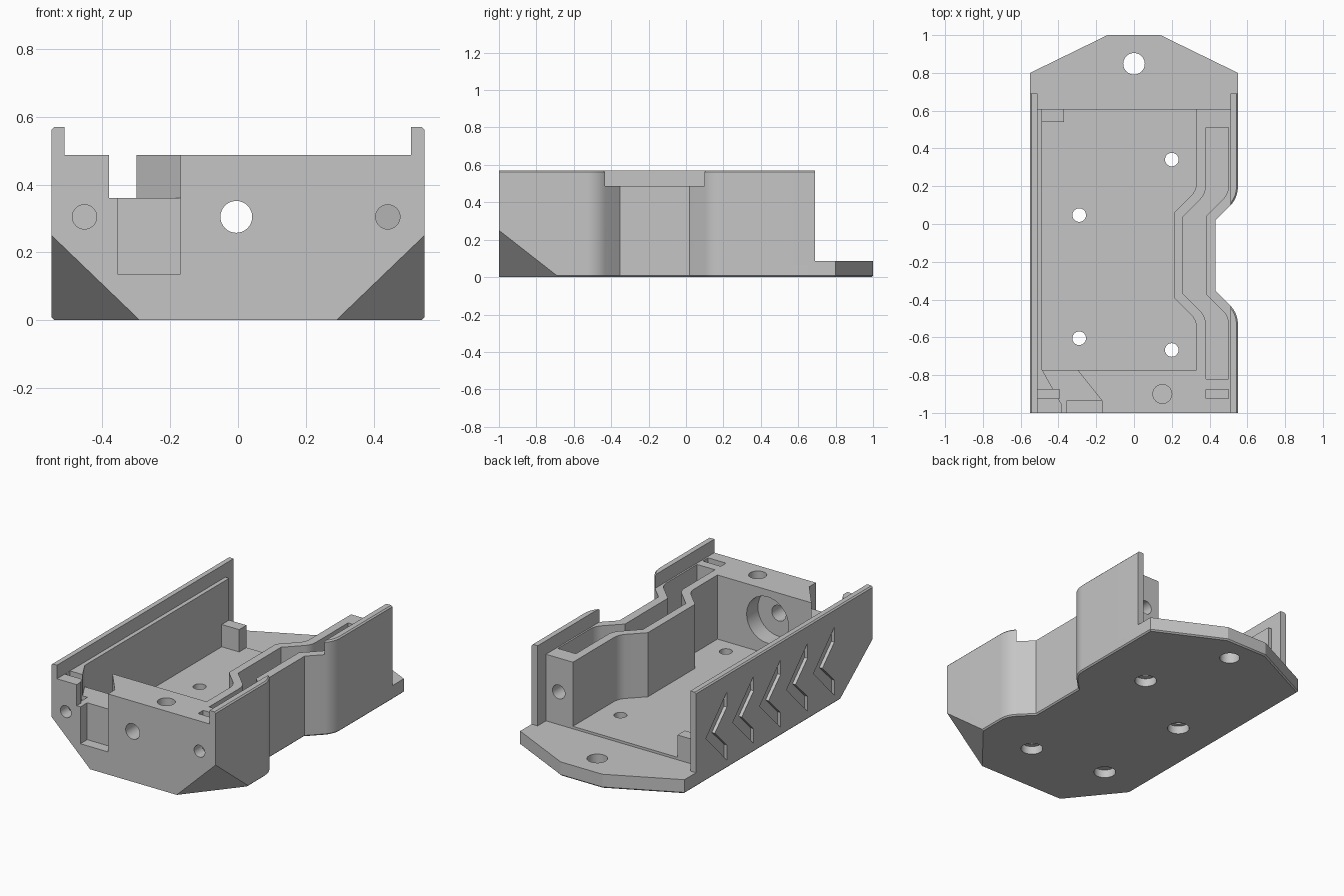
import bpy, bmesh, math
from mathutils import Vector, Matrix

if "Cube" in bpy.data.objects:
    bpy.data.objects.remove(bpy.data.objects["Cube"])

grey = bpy.data.materials.new("plain grey")
grey.diffuse_color = (0.56, 0.56, 0.56, 1)
grey.use_nodes = True
grey.node_tree.nodes["Principled BSDF"].inputs["Base Color"].default_value = grey.diffuse_color


def rounded(points, steps=8):
    """Polygon from (x, y) or (x, y, radius) corners."""
    out = []
    n = len(points)
    for i, p in enumerate(points):
        c = Vector(p[:2])
        if len(p) == 2:
            out.append(c)
            continue
        a = (Vector(points[i - 1][:2]) - c).normalized()
        b = (Vector(points[(i + 1) % n][:2]) - c).normalized()
        half = a.angle(b) / 2
        r = p[2]
        centre = c + (a + b).normalized() * r / math.sin(half)
        t = r / math.tan(half)
        s, e = c + a * t - centre, c + b * t - centre
        sweep = s.angle_signed(e)
        for k in range(steps + 1):
            out.append(centre + Matrix.Rotation(-sweep * k / steps, 2) @ s)
    return out


def make(name, bm):
    bmesh.ops.recalc_face_normals(bm, faces=bm.faces)
    mesh = bpy.data.meshes.new(name)
    bm.to_mesh(mesh)
    bm.free()
    mesh.materials.append(grey)
    ob = bpy.data.objects.new(name, mesh)
    bpy.context.collection.objects.link(ob)
    return ob


def prism(name, pts, lo, hi, axis="z", bevel=0):
    """Extrude a profile: (x, y) along z, (x, z) along y, (y, z) along x."""
    place = {"z": lambda p, d: (p[0], p[1], d),
             "y": lambda p, d: (p[0], d, p[1]),
             "x": lambda p, d: (d, p[0], p[1])}[axis]
    bm = bmesh.new()
    a = [bm.verts.new(place(p, lo)) for p in pts]
    b = [bm.verts.new(place(p, hi)) for p in pts]
    bm.faces.new(a)
    bm.faces.new(b)
    for i in range(len(a)):
        j = (i + 1) % len(a)
        bm.faces.new((a[i], a[j], b[j], b[i]))
    bmesh.ops.recalc_face_normals(bm, faces=bm.faces)
    if bevel:
        rims = [e for e in bm.edges
                if abs(e.verts[0].co.z - e.verts[1].co.z) < 1e-6]
        bmesh.ops.bevel(bm, geom=rims, offset=bevel, segments=1, affect="EDGES")
    return make(name, bm)


def box(name, x0, x1, y0, y1, z0, z1):
    return prism(name, [(x0, y0), (x1, y0), (x1, y1), (x0, y1)], z0, z1)


def hole(name, u, v, r, lo, hi, axis="z", n=32):
    pts = [(u + r * math.cos(2 * math.pi * k / n),
            v + r * math.sin(2 * math.pi * k / n)) for k in range(n)]
    return prism(name, pts, lo, hi, axis)


# Full-height housing blank, overlong at the front so that end is cut square
W = 0.55
body = prism("housing", rounded([
    (-W, -1.05), (W, -1.05), (W, -0.472, 0.14), (0.432, -0.354), (0.432, 0.02),
    (W, 0.138, 0.14), (W, 0.8), (0.14, 1), (-0.14, 1), (-W, 0.8)]),
    0, 0.57, bevel=0.008)

FLOOR = 0.1
cutters = [
    box("front_trim", -0.8, 0.8, -1.3, -1, -0.2, 0.8),
    # Lower the deck between the side lips and the rear mounting tongue
    box("deck_cut", -0.512, 0.51, -1.1, 1.1, 0.488, 0.7),
    box("rear_cut", -0.512, 0.51, 0.61, 1.1, 0.085, 0.7),
    box("tongue_cut", -0.7, 0.7, 0.69, 1.1, 0.085, 0.7),
    # Main bay, open at the rear
    prism("bay_cut", rounded([
        (-0.487, -0.772), (0.33, -0.772), (0.33, -0.508, 0.1), (0.213, -0.391),
        (0.213, 0.06), (0.33, 0.177, 0.1), (0.33, 0.62), (-0.487, 0.62)]),
        FLOOR, 0.7),
    # Side channel following the waist
    prism("channel_cut", rounded([
        (0.38, -0.82), (0.5, -0.82), (0.5, -0.49, 0.1), (0.38, -0.37),
        (0.38, 0.04), (0.5, 0.16, 0.1), (0.5, 0.51), (0.38, 0.51),
        (0.38, 0.16, 0.1), (0.26, 0.04), (0.26, -0.37), (0.38, -0.49, 0.1)]),
        FLOOR, 0.7),
    # Cable funnel and front pocket
    prism("funnel_cut", [(-0.38, -1.1), (-0.17, -1.1), (-0.17, -0.935),
                         (-0.3, -0.772), (-0.3, -0.75), (-0.486, -0.75),
                         (-0.486, -0.772), (-0.38, -0.96)], 0.36, 0.7),
    box("pocket_cut", -0.355, -0.17, -1.1, -0.935, 0.137, 0.365),
    # Nut slots in the front deck
    box("nut_slot_right", 0.38, 0.5, -0.925, -0.875, 0.23, 0.7),
    box("nut_slot_left", -0.511, -0.395, -0.925, -0.875, 0.23, 0.7),
    # Front, rear and deck holes
    hole("front_hole", -0.005, 0.305, 0.047, -1.1, -0.7, "y"),
    hole("front_counterbore", -0.005, 0.305, 0.14, -0.88, -0.7, "y"),
    hole("screw_left", -0.453, 0.305, 0.036, -1.1, -0.84, "y"),
    hole("screw_right", 0.442, 0.305, 0.036, -1.1, -0.8, "y"),
    hole("rear_screw", 0.425, 0.283, 0.042, 0.48, 0.64, "y"),
    hole("deck_hole", 0.15, -0.9, 0.05, 0.41, 0.7),
    hole("tongue_hole", 0, 0.848, 0.057, -0.1, 0.2),
]
# Floor holes, counterbored from below
for x, y in ((0.2, 0.341), (-0.29, 0.047), (-0.29, -0.605), (0.2, -0.667)):
    cutters.append(hole("floor_hole", x, y, 0.036, -0.1, 0.2))
    cutters.append(hole("floor_counterbore", x, y, 0.062, -0.1, 0.05))

# Chevron grooves on the left wall
for k in range(5):
    y = 0.395 - 0.257 * k
    cutters.append(prism("chevron", [
        (y, 0.46), (y + 0.2, 0.255), (y, 0.05), (y, 0.14),
        (y + 0.115, 0.255), (y, 0.37)], -0.7, -0.53, "x"))

# Sloped cuts at the two lower front corners
for s in (-1, 1):
    bm = bmesh.new()
    corner = Vector((0.55, -1, 0))
    tips = [Vector((0.29, -1, 0)), Vector((0.55, -0.68, 0)), Vector((0.55, -1, 0.25))]
    # enlarge the corner tetrahedron while keeping its sloped plane
    mid = sum(tips, Vector()) / 3
    pts = [mid + (p - mid) * 2 for p in tips] + [corner + (corner - mid) * 2]
    v = [bm.verts.new((s * p.x, p.y, p.z)) for p in pts]
    for f in ((0, 1, 2), (0, 1, 3), (1, 2, 3), (0, 2, 3)):
        bm.faces.new([v[i] for i in f])
    cutters.append(make("corner_cut", bm))

# Apply every cut
for c in cutters:
    mod = body.modifiers.new(c.name, "BOOLEAN")
    mod.operation = "DIFFERENCE"
    mod.solver = "EXACT"
    mod.object = c
bpy.context.view_layer.update()
cut = bpy.data.meshes.new_from_object(
    body.evaluated_get(bpy.context.evaluated_depsgraph_get()))
body.modifiers.clear()
body.data = cut
for c in cutters:
    bpy.data.objects.remove(c)

# Stop post in the rear corner of the bay
box("stop_post", -0.49, -0.37, 0.54, 0.61, FLOOR - 0.01, 0.235)

bpy.ops.object.select_all(action="DESELECT")
body.select_set(True)
bpy.context.view_layer.objects.active = body
bpy.ops.object.shade_smooth_by_angle(angle=math.radians(25))
